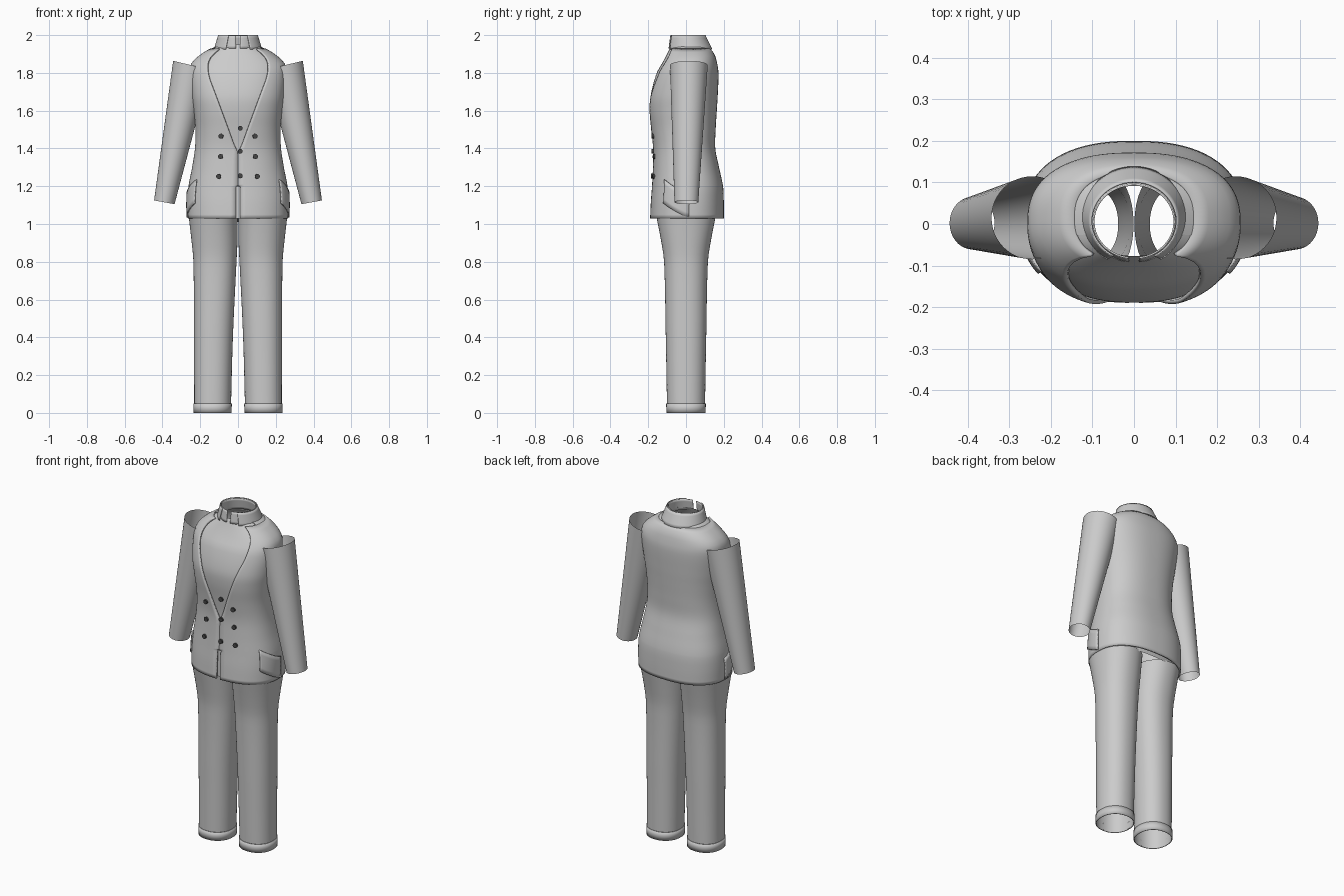
import bpy, bmesh, math
from math import sin, cos, pi, asin

if "Cube" in bpy.data.objects:
    bpy.data.objects.remove(bpy.data.objects["Cube"])

N_EXP = 2.4   # squareness of the torso cross-section


def material(name, rgb):
    m = bpy.data.materials.new(name)
    m.diffuse_color = (*rgb, 1)
    m.use_nodes = True
    m.node_tree.nodes["Principled BSDF"].inputs["Base Color"].default_value = m.diffuse_color
    return m


def interp(keys, z):
    """Smooth (Hermite) interpolation of tuples keyed by their first value."""
    z = min(max(z, keys[0][0]), keys[-1][0])
    i = max(k for k in range(len(keys) - 1) if keys[k][0] <= z)
    a, b = keys[i], keys[i + 1]
    p, q = keys[max(i - 1, 0)], keys[min(i + 2, len(keys) - 1)]
    h = b[0] - a[0]
    s = (z - a[0]) / h
    out = []
    for c in range(1, len(a)):
        m0 = (b[c] - p[c]) / (b[0] - p[0]) * h
        m1 = (q[c] - a[c]) / (q[0] - a[0]) * h
        out.append((2*s**3 - 3*s*s + 1)*a[c] + (s**3 - 2*s*s + s)*m0
                   + (3*s*s - 2*s**3)*b[c] + (s**3 - s*s)*m1)
    return out


def sp(v, n):
    return math.copysign(abs(v) ** (2 / n), v)


def ring_point(t, hw, yf, yb, n=N_EXP, xc=0):
    """t = 0 at the front, growing towards +x."""
    return (xc + hw * sp(sin(t), n), (yf + yb) / 2 - (yb - yf) / 2 * sp(cos(t), n))


def front_angle(w, hw):
    return asin(min(1, max(w, 0.0004) / hw) ** (N_EXP / 2))


def grid(name, rows, closed=False, mat=None, thick=0):
    """Skin rows of points into a smooth sheet or tube."""
    bm = bmesh.new()
    vs = [[bm.verts.new(p) for p in r] for r in rows]
    n = len(rows[0])
    for a, b in zip(vs, vs[1:]):
        for j in range(n if closed else n - 1):
            k = (j + 1) % n
            bm.faces.new((a[j], a[k], b[k], b[j]))
    me = bpy.data.meshes.new(name)
    bm.to_mesh(me)
    bm.free()
    ob = bpy.data.objects.new(name, me)
    bpy.context.collection.objects.link(ob)
    if mat:
        me.materials.append(mat)
    if thick:
        s = ob.modifiers.new("thickness", 'SOLIDIFY')
        s.thickness, s.offset = thick, -1
    return ob


def mirrored(ob, name):
    c = bpy.data.objects.new(name, ob.data.copy())
    bpy.context.collection.objects.link(c)
    for v in c.data.vertices:
        v.co.x *= -1
    c.data.flip_normals()
    for m in ob.modifiers:
        s = c.modifiers.new(m.name, 'SOLIDIFY')
        s.thickness, s.offset = m.thickness, -1
    return c


def span(a, b, n):
    return [a + (b - a) * i / (n - 1) for i in range(n)]


shirt_mat = material("shirt_cloth", (0.8, 0.8, 0.78))
button_mat = material("button_dark", (0.06, 0.06, 0.06))

# torso profile: z, half width, front y, back y
BODY = [(1.03, .266, -.19, .2), (1.12, .267, -.186, .2), (1.2, .262, -.18, .196),
        (1.3, .243, -.175, .175), (1.4, .228, -.174, .155), (1.5, .225, -.186, .157),
        (1.6, .235, -.2, .163), (1.68, .247, -.2, .168), (1.8, .257, -.168, .172),
        (1.85, .247, -.14, .165), (1.9, .195, -.113, .15), (1.95, .11, -.09, .11)]
# half width of the front opening: z, w
VEE = [(1.38, 0), (1.42, .02), (1.5, .05), (1.6, .088), (1.7, .125), (1.78, .154),
       (1.84, .161), (1.88, .15), (1.91, .125), (1.93, .1)]


def opening(z):
    return 0.012 if z <= 1.2 else 0 if z <= 1.38 else interp(VEE, z)[0]


# jacket body with a deep front opening and a slit below the buttons
rows = []
for z in sorted(span(1.03, 1.93, 46) + [1.2, 1.2005]):
    hw, yf, yb = interp(BODY, z)
    t0 = front_angle(opening(z), hw)
    rows.append([(*ring_point(t, hw, yf, yb), z) for t in span(t0, 2 * pi - t0, 81)])
grid("jacket_body", rows, thick=0.01)


def torso_patch(name, zs, t0, t1, out, mat=None, n=33, thick=0, slant=0):
    rows = []
    for z in zs:
        r = []
        for i, t in enumerate(span(t0, t1, n)):
            zz = z - slant * i / (n - 1)
            hw, yf, yb = interp(BODY, zz)
            r.append((*ring_point(t, hw + out, yf - out, yb + out), zz))
        rows.append(r)
    return grid(name, rows, mat=mat, thick=thick)


# shirt front and yoke
torso_patch("shirt_front", span(1.36, 1.95, 30), -1.25, 1.25, -.013, shirt_mat)
torso_patch("shirt_yoke", span(1.9, 1.95, 5), 1.25, 2 * pi - 1.25, -.008, shirt_mat)

# slanted hip pocket flaps
flap = torso_patch("pocket_flap_right", span(1.11, 1.235, 6), .95, 1.6, .007,
                   n=13, thick=.008, slant=.075)
mirrored(flap, "pocket_flap_left")


# collars: inner stand and folded outer collar
def collar(name, keys, gap, mat=None):
    rows = []
    for s in span(0, 1, 6):
        z, hw, yf, yb = [a + (b - a) * s for a, b in zip(*keys)]
        w = gap[0] + (gap[1] - gap[0]) * s
        t0 = asin(w / hw)
        rows.append([(*ring_point(t, hw, yf, yb, 2), z) for t in span(t0, 2*pi - t0, 65)])
    grid(name, rows, mat=mat, thick=.004)


collar("shirt_collar_stand", ((1.93, .108, -.093, .11), (1.998, .099, -.084, .096)),
       (.012, .012), shirt_mat)
collar("folded_collar", ((1.925, .128, -.102, .139), (2.0, .105, -.09, .103)), (.065, .05))

# sleeves: tapered tubes with tilted open ends
rows = []
for s in span(0, 1, 9):
    cx, cy, cz = .39 - .145 * s, .002 + .013 * s, 1.115 + .725 * s
    rx, ry, tilt = .055 + .046 * s, .063 + .037 * s, .18 + .06 * s
    rows.append([(cx + rx * cos(tilt) * sin(t), cy - ry * cos(t),
                  cz + rx * sin(tilt) * sin(t)) for t in span(0, 2 * pi, 49)[:-1]])
mirrored(grid("sleeve_right", rows, True), "sleeve_left")

# trouser legs: z, centre x, half width, half depth
LEG = [(0, .135, .097, .1), (.4, .13, .103, .107), (.8, .122, .114, .116),
       (.9, .124, .121, .13), (1.04, .131, .13, .157)]


def leg_rows(zs, grow=0):
    out = []
    for z in zs:
        xc, rx, ry = interp(LEG, z)
        out.append([(*ring_point(t, rx + grow, -ry - grow, ry + grow, 2.2, xc), z)
                    for t in span(0, 2 * pi, 49)[:-1]])
    return out


mirrored(grid("trouser_leg_right", leg_rows(span(0, 1.04, 27)), True), "trouser_leg_left")
cuff = grid("trouser_cuff_right", leg_rows([0, .025, .05], .004), True, thick=.004)
mirrored(cuff, "trouser_cuff_left")

# trouser seat hidden under the jacket
rows = [[(*ring_point(t, hw, yf, yb), z) for t in span(0, 2 * pi, 65)[:-1]]
        for z, hw, yf, yb in ((1.03, .25, -.158, .158), (1.12, .247, -.16, .165),
                              (1.22, .235, -.158, .16), (1.3, .22, -.155, .15))]
grid("trouser_seat", rows, True)


# buttons: two outer columns on the jacket and one in the centre
def button(x, z, i):
    hw, yf, yb = interp(BODY, z)
    y = ring_point(front_angle(abs(x), hw), hw, yf, yb)[1]
    if x == .012 and z > 1.4:
        y += .012
    bpy.ops.mesh.primitive_cylinder_add(vertices=20, radius=.013, depth=.012,
                                        location=(x, y - .003, z),
                                        rotation=(pi / 2, 0, math.atan(x * 1.5)))
    ob = bpy.context.object
    ob.name = f"button_{i}"
    ob.data.materials.append(button_mat)


spots = [(s * x, z) for x, z in ((.09, 1.465), (.092, 1.357), (.102, 1.252)) for s in (-1, 1)]
spots += [(.012, 1.507), (.012, 1.385), (.012, 1.255)]
for i, (x, z) in enumerate(spots):
    button(x, z, i + 1)

# smooth shading with crisp edges
bpy.ops.object.select_all(action='SELECT')
bpy.ops.object.shade_smooth_by_angle(angle=math.radians(35))
